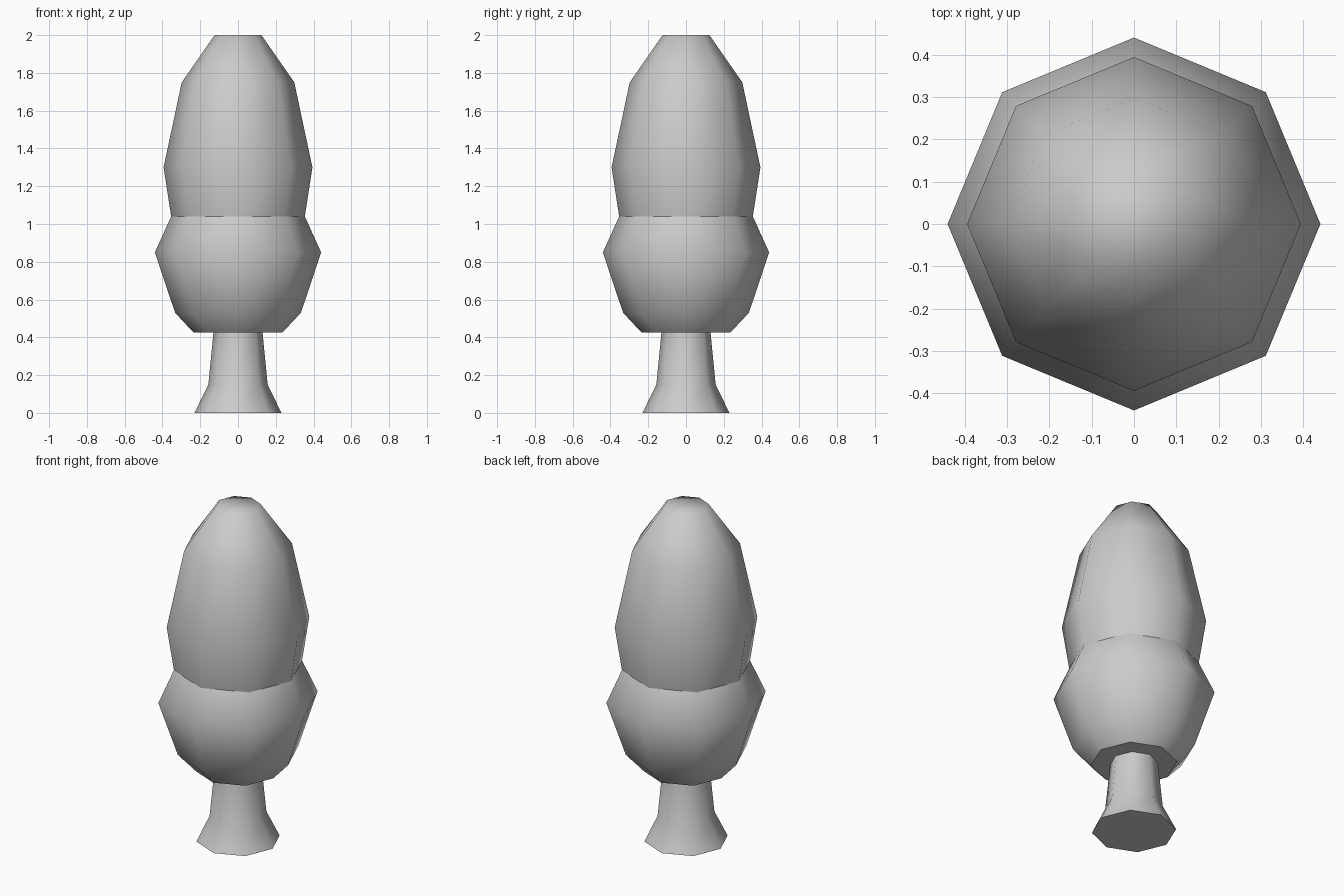
import bpy, bmesh
from math import cos, sin, tau

if "Cube" in bpy.data.objects:
    bpy.data.objects.remove(bpy.data.objects["Cube"])

SIDES = 8


def lathe(name, profile, cap_top):
    """Eight-sided turned form from (radius, z) pairs, flat base, smooth sides."""
    bm = bmesh.new()
    rings = [[bm.verts.new((r * cos(tau * i / SIDES), r * sin(tau * i / SIDES), z))
              for i in range(SIDES)] for r, z in profile]
    for low, high in zip(rings, rings[1:]):
        for i in range(SIDES):
            j = (i + 1) % SIDES
            bm.faces.new((low[i], low[j], high[j], high[i])).smooth = True
    base = bm.faces.new(rings[0][::-1])
    for edge in base.edges:
        edge.smooth = False
    if cap_top:
        bm.faces.new(rings[-1]).smooth = True
    mesh = bpy.data.meshes.new(name)
    bm.to_mesh(mesh)
    bm.free()
    obj = bpy.data.objects.new(name, mesh)
    bpy.context.collection.objects.link(obj)
    return obj


# Flared trunk, ending at the underside of the foliage
lathe("trunk", [(0.23, 0), (0.157, 0.15), (0.13, 0.425)], False)

# Wide lower foliage
lathe("lower_foliage", [(0.235, 0.425), (0.333, 0.53), (0.44, 0.85), (0.354, 1.04)], False)

# Tall upper foliage with blunt tip
lathe("upper_foliage", [(0.354, 1.04), (0.394, 1.30), (0.298, 1.75), (0.124, 2.0)], True)
